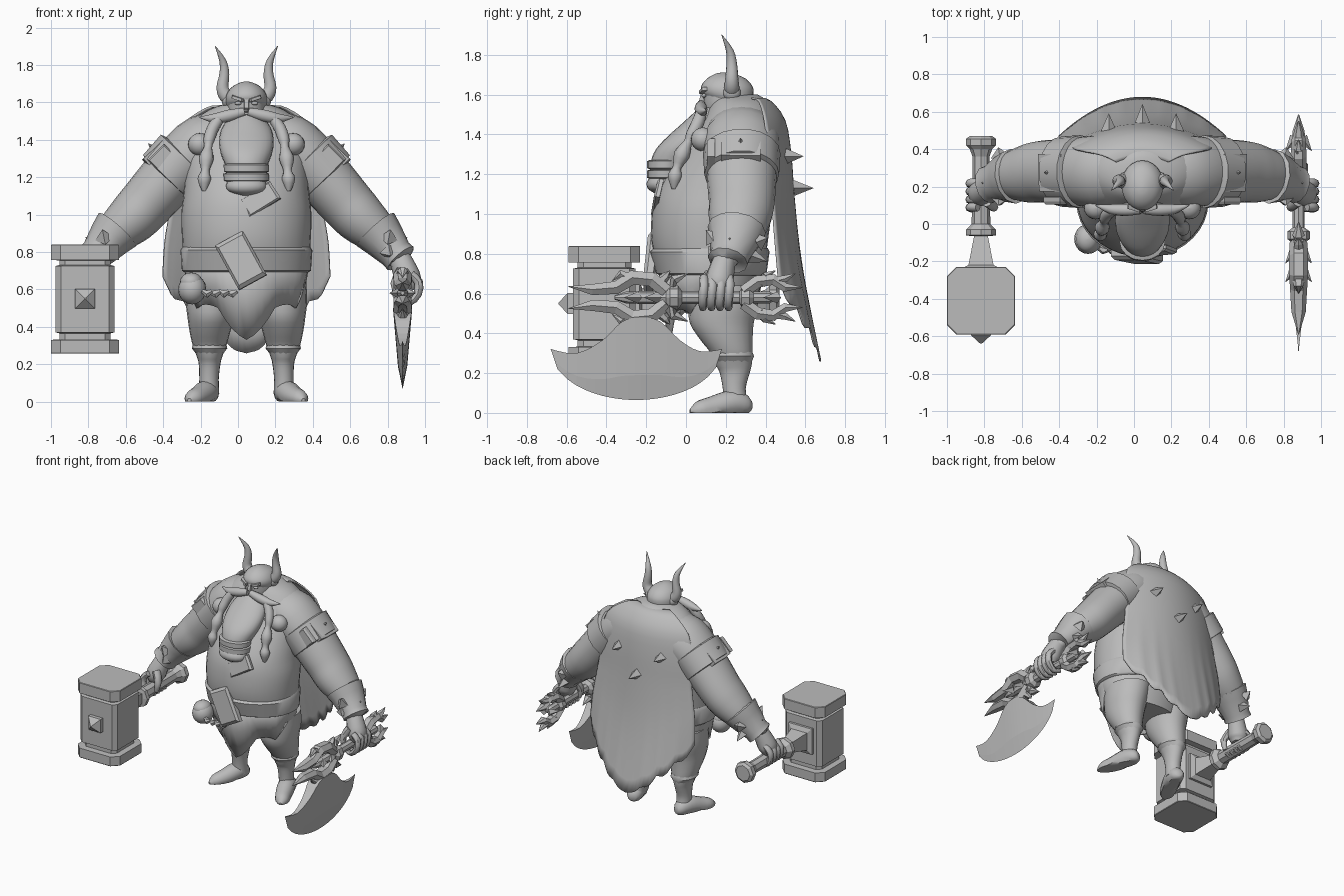
import bpy, bmesh, math
from mathutils import Vector as V, Matrix

CX = 0.045          # symmetry plane of the body
AX, HX = 0.88, -0.818  # axe and hammer planes
mat = bpy.data.materials.new("plain_grey")
mat.diffuse_color = (0.5, 0.5, 0.5, 1)


def mesh(name, verts, faces, smooth=True):
    me = bpy.data.meshes.new(name)
    me.from_pydata([tuple(v) for v in verts], [], faces)
    bm = bmesh.new()
    bm.from_mesh(me)
    bmesh.ops.recalc_face_normals(bm, faces=bm.faces)
    bm.to_mesh(me)
    bm.free()
    me.materials.append(mat)
    ob = bpy.data.objects.new(name, me)
    bpy.context.collection.objects.link(ob)
    if smooth:
        bpy.ops.object.select_all(action='DESELECT')
        ob.select_set(True)
        bpy.context.view_layer.objects.active = ob
        bpy.ops.object.shade_smooth_by_angle(angle=math.radians(45))
    return ob


def loft(name, rings, smooth=True, cap=True):
    n = len(rings[0])
    f = [(i*n+j, i*n+(j+1) % n, (i+1)*n+(j+1) % n, (i+1)*n+j)
         for i in range(len(rings)-1) for j in range(n)]
    if cap:
        f += [tuple(range(n)), tuple(range((len(rings)-1)*n, len(rings)*n))]
    return mesh(name, [p for r in rings for p in r], f, smooth)


def ease(rows, k=3):
    """Catmull-Rom refinement of a list of equal-length rows."""
    out = []
    for i in range(len(rows)-1):
        a, b, c, d = (rows[max(0, min(len(rows)-1, i+o))] for o in (-1, 0, 1, 2))
        for s in range(k):
            t = s/k
            out.append([q + t*(r-p)/2 + t*t*(2*p-5*q+4*r-w)/2 + t**3*(3*q-p-3*r+w)/2
                        for p, q, r, w in zip(a, b, c, d)])
    return out + [list(rows[-1])]


def stack(name, rows, n=28, k=3, smooth=True):
    """Horizontal ellipses: z, x, half width, front y, back y."""
    rings = []
    for z, x, rx, y0, y1 in (ease(rows, k) if k > 1 else rows):
        rings.append([(x+rx*math.cos(a), (y0+y1)/2+(y1-y0)/2*math.sin(a), z)
                      for a in (2*math.pi*j/n for j in range(n))])
    return loft(name, rings, smooth)


def tube(name, pts, n=14, k=3, flat=1.0, smooth=True, floor=False):
    """Round sweep through x, y, z, radius; flat scales the x-ward axis."""
    rows = ease(pts, k) if k > 1 else pts
    P, rings = [V(r[:3]) for r in rows], []
    for i, p in enumerate(P):
        t = (P[min(i+1, len(P)-1)] - P[max(i-1, 0)]).normalized()
        ref = V((0, 1, 0)) if abs(t.y) < 0.75 else V((1, 0, 0))
        u = (ref - t*ref.dot(t)).normalized()
        w = t.cross(u)
        r = max(rows[i][3], 0.001)
        su, sw = (1, flat) if abs(t.y) < 0.75 else (flat, 1)
        ring = [p + u*(r*su*math.cos(a)) + w*(r*sw*math.sin(a))
                for a in (2*math.pi*j/n for j in range(n))]
        rings.append([V((q.x, q.y, max(q.z, 0))) if floor else q for q in ring])
    return loft(name, rings, smooth)


def ball(name, c, r):
    rows = [(c[2]+r[2]*math.sin(a), c[0], max(r[0]*math.cos(a), .001),
             c[1]-r[1]*math.cos(a), c[1]+r[1]*math.cos(a))
            for a in (math.pi*(i/10-.5) for i in range(11))]
    return stack(name, rows, 20, 1)


def box(name, c, size, rot=(0, 0, 0), bevel=0.15):
    """Slab with its -y side slightly smaller, as forged plates have."""
    M = (Matrix.Rotation(rot[2], 3, 'Z') @ Matrix.Rotation(rot[1], 3, 'Y')
         @ Matrix.Rotation(rot[0], 3, 'X'))
    rings = [[V(c) + M @ V((a*size[0]/2*s, y*size[1]/2, b*size[2]/2*s))
              for a, b in ((-1, -1), (1, -1), (1, 1), (-1, 1))]
             for y, s in ((1, 1), (-.3, 1), (-1, 1-bevel))]
    return loft(name, rings, False)


def square_sweep(name, x, z, rows):
    """Upright rectangles along y: y, half width, half height."""
    return loft(name, [[(x+a*w, y, z+b*h) for a, b in ((-1, -1), (1, -1), (1, 1), (-1, 1))]
                       for y, w, h in rows], False)


def spike(name, base, tip, r, n=4):
    return tube(name, [(*base, r), (*tip, .001)], n, 1, smooth=False)


# torso, belt and beard
stack("torso", [(z, CX, w, a, b) for z, w, a, b in (
    (.5, .27, .0, .34), (.6, .31, -.07, .37), (.7, .33, -.13, .39), (.85, .343, -.172, .41),
    (1, .348, -.172, .43), (1.12, .335, -.145, .45), (1.25, .33, -.07, .47),
    (1.38, .33, .02, .48), (1.48, .3, .085, .47), (1.56, .2, .13, .42), (1.6, .08, .16, .36))], 36)
stack("belt", [(z, CX, w, a, b) for z, w, a, b in (
    (.69, .33, -.13, .395), (.7, .345, -.15, .405), (.81, .353, -.183, .42), (.83, .34, -.16, .41))], 36, 1)
stack("beard", [(z, CX, w, a, b) for z, w, a, b in (
    (1.535, .06, .07, .2), (1.5, .105, .03, .2), (1.45, .135, -.025, .17), (1.39, .146, -.092, .13),
    (1.33, .138, -.148, .1), (1.27, .115, -.175, .05), (1.23, .1, -.17, .0))], 24)
for z in (1.2, 1.248):
    stack("beard_tie", [(z-.024, CX, .105, -.18, -.02), (z-.018, CX, .12, -.195, -.01),
                        (z+.018, CX, .122, -.195, -.0), (z+.024, CX, .108, -.18, .0)], 16, 1)
stack("beard_tip", [(1.2, CX, .085, -.17, -.04), (1.16, CX, .108, -.197, -.05),
                    (1.125, CX, .095, -.19, -.06), (1.1, CX, .03, -.15, -.08)], 20)
box("buckle_plate", (.015, -.178, .755), (.17, .05, .27), (-.1, -.5, 0))
box("chest_patch", (.115, -.145, 1.08), (.2, .03, .11), (-.25, -.55, .1))

# ragged skirt
rings, n = [], 48
for f in (0, .5, 1):
    ring = []
    for j in range(n):
        a = 2*math.pi*j/n
        front = max(0, -math.sin(a))
        low = .53 - .18*front**4 + .12*abs((j % 8)/4-1) * (1 - .4*front**4) - .02
        low += .06*max(0, math.sin(a))
        ring.append((CX+(.342-.035*f)*math.cos(a),
                     .125 + (.268-.055*f)*math.sin(a), .74+(low-.74)*f))
    rings.append(ring)
loft("skirt", rings, True, False).modifiers.new("thickness", 'SOLIDIFY').thickness = .012

# head and helmet
stack("face", [(1.48, CX, .07, .1, .3), (1.54, CX, .1, .09, .32), (1.62, CX, .1, .085, .32)], 24)
stack("helmet", [(z, CX, w, a, b) for z, w, a, b in (
    (1.565, .103, .13, .335), (1.6, .112, .085, .34), (1.64, .108, .075, .335), (1.68, .08, .105, .3),
    (1.705, .035, .15, .24), (1.712, .005, .19, .2))], 24)
box("nose_guard", (CX, .085, 1.595), (.026, .025, .07), (-.25, 0, 0))
spike("nose", (CX, .11, 1.565), (CX, .06, 1.55), .03, 6)

for s in (-1, 1):
    def m(pts):
        return [(CX+s*p[0], *p[1:]) for p in pts]

    def q(*p):
        return (CX+s*p[0], *p[1:])
    # horns and face
    tube("horn", m([(.07, .23, 1.6, .034), (.11, .23, 1.635, .038), (.128, .23, 1.68, .033),
                    (.118, .23, 1.75, .027), (.126, .22, 1.82, .019), (.167, .18, 1.9, .002)]))
    ball("horn_socket", q(.1, .23, 1.61), (.032, .045, .042))
    box("brow", q(.048, .085, 1.62), (.065, .025, .018), (0, -s*.3, s*.3))
    ball("eye", q(.045, .09, 1.595), (.018, .012, .01))
    tube("moustache", m([(.01, .075, 1.55, .022), (.09, .075, 1.53, .032), (.17, .08, 1.515, .026),
                         (.25, .1, 1.52, .003)]))
    tube("braid", m([(.14, .08, 1.52, .028), (.18, .06, 1.46, .032), (.2, .03, 1.4, .03),
                     (.205, .01, 1.36, .022), (.215, -.02, 1.3, .04), (.22, -.045, 1.235, .022),
                     (.225, -.055, 1.19, .036), (.225, -.06, 1.125, .012)]), 12)
    ball("chest_knob", q(.25, .085, 1.375), (.062, .06, .06))
    # arm, slimmer across than front to back
    tube("arm", m([(.08, .28, 1.42, .15), (.22, .28, 1.37, .193), (.35, .28, 1.265, .182),
                   (.465, .28, 1.14, .172), (.54, .28, 1.055, .165), (.61, .27, .98, .157),
                   (.7, .255, .9, .128), (.79, .215, .81, .077), (.825, .19, .75, .055)]), 24, flat=.88)
    tube("arm_band", m([(.325, .28, 1.31, .165), (.33, .28, 1.305, .195), (.43, .28, 1.2, .188),
                        (.435, .28, 1.195, .16)]), 18, 1, .92)
    box("band_plate", q(.48, .275, 1.335), (.05, .2, .17), (0, -s*.8, 0), .1)
    spike("band_stud", q(.49, .275, 1.345), q(.525, .275, 1.38), .025)
    box("front_plate", q(.44, .125, 1.29), (.125, .04, .125), (0, math.pi/4, 0), .12)
    # bracer
    tube("bracer", m([(.685, .255, .925, .11), (.69, .255, .92, .148), (.73, .245, .875, .132),
                      (.8, .22, .79, .1), (.825, .21, .765, .103), (.827, .21, .76, .06)]), 12, 1, .9)
    for y0, z0, y1, z1 in ((.14, .87, .1, .92), (.36, .86, .41, .88), (.3, .8, .41, .76), (.14, .8, .11, .78)):
        spike("bracer_point", q(.76, y0, z0), q(.77, y1, z1), .05)
    spike("bracer_stud", q(.82, .22, .85), q(.86, .22, .88), .03)
    # hand with fingers around the shaft
    tube("palm", m([(.81, .2, .79, .055), (.84, .18, .72, .065), (.865, .165, .65, .07),
                    (.865, .165, .6, .045)]), 12)
    for i in range(4):
        y = .09 + .043*i
        tube("finger", m([(.88, y, .68, .022), (.92, y, .64, .024), (.915, y-.005, .575, .023),
                          (.87, y-.005, .53, .02), (.82, y, .54, .014)]), 8, 2)
    tube("thumb", m([(.83, .12, .7, .03), (.795, .09, .63, .025), (.81, .09, .56, .015)]), 8, 2)
    # leg and boot
    stack("leg", [(z, CX+s*x, r, a, b) for z, x, r, a, b in (
        (.64, .17, .15, .0, .37), (.54, .185, .14, .01, .36), (.45, .19, .125, .02, .34),
        (.37, .195, .108, .07, .335), (.3, .197, .09, .125, .335), (.24, .197, .068, .15, .33),
        (.2, .197, .058, .17, .32), (.12, .2, .052, .185, .3), (.04, .2, .055, .19, .315))], 20)
    stack("boot_cuff", [(.25, CX+s*.197, .068, .15, .33), (.285, CX+s*.197, .095, .12, .345),
                        (.31, CX+s*.197, .088, .125, .335)], 14, 1)
    tube("boot", m([(.185, .325, .04, .025), (.195, .3, .04, .05), (.215, .23, .05, .064),
                    (.255, .13, .025, .058), (.29, .06, .012, .045), (.305, .02, .008, .01)]),
         14, floor=True)

# pouch and chain
ball("pouch", (-.245, -.08, .6), (.075, .08, .08))
ball("pouch_flap", (-.25, -.08, .64), (.06, .07, .05))
for i in range(4):
    tube("chain_link", [(-.19+.045*i, -.13, .59-.01*(i % 2), .012), (-.165+.045*i, -.14, .575, .022),
                        (-.14+.045*i, -.14, .59, .012)], 6, 1)

# cape: z, half width, middle y, edge y
rows = ease([(1.585, .14, .36, .33), (1.57, .22, .425, .37), (1.47, .35, .5, .4), (1.3, .39, .53, .42),
             (1.1, .4, .545, .435), (.85, .42, .57, .445), (.6, .44, .61, .455), (.26, .45, .68, .47)], 3)
verts, faces, N = [], [], 40
for i, (z, w, ym, ye) in enumerate(rows):
    for j in range(N+1):
        u = 2*j/N-1
        low = .26 + .36*abs(u)**1.6 + .05*abs((j % 5)/2.5-1)*min(1, 2*abs(u))
        zz = z if z > 1.1 else 1.1 - (1.1-z)/.84*(1.1-low)
        verts.append((CX+w*u, ym+(ye-ym)*abs(u)**2, zz))
        if i and j:
            k = i*(N+1)+j
            faces.append((k, k-1, k-N-2, k-N-1))
mesh("cape", verts, faces).modifiers.new("thickness", 'SOLIDIFY').thickness = .01
for x, z, y, d in ((0, 1.13, .53, .11), (-.18, 1.29, .49, .1), (.18, 1.29, .49, .1)):
    spike("cape_stud", (CX+x, y, z), (CX+x, y+d, z), .045)


# hammer: chamfered blocks (z, inset), then handle along y
def chamfer(z, d, c=.05):
    x, y = .182-d, .18-d
    c = c if d < .015 else .03
    return [(HX+a, -.41+b, z) for a, b in ((-x+c, -y), (x-c, -y), (x, -y+c), (x, y-c),
                                          (x-c, y), (-x+c, y), (-x, y-c), (-x, -y+c))]


loft("hammer_head", [chamfer(z, d) for z, d in (
    (.256, .003), (.26, 0), (.33, 0), (.333, .045), (.365, .045), (.37, .023), (.725, .023), (.73, .045),
    (.755, .045), (.757, 0), (.836, 0), (.84, .003))], False)
square_sweep("hammer_stud", HX, .55, ((-.56, .053, .053), (-.595, .053, .053), (-.64, .004, .004)))
square_sweep("hammer_neck", HX, .56, ((-.26, .1, .1), (-.235, .1, .1), (-.22, .067, .067),
                                      (-.06, .036, .036)))
tube("hammer_handle", [(HX, y, .56, r) for y, r in (
    (-.065, .05), (-.06, .08), (-.03, .08), (.0, .05), (.36, .045), (.4, .06), (.42, .08), (.455, .08),
    (.47, .06))], 8, 1, smooth=False)

# axe blade: wedge from thick root to sharp arc
top = [(-.68, .32, 0), (-.55, .3, .015), (-.42, .365, .03), (-.32, .46, .045), (-.225, .48, .05),
       (-.13, .46, .045), (-.03, .365, .03), (.07, .31, .015), (.18, .32, 0)]
rings = []
for y, z, t in ease(top, 3):
    zb = .32 - .255*math.sqrt(max(0, 1-((y+.25)/.43)**2))
    t, z = max(t, .002), max(z, zb+.001)
    rings.append([(AX-t, y, z), (AX+t, y, z), (AX+t*.5, y, zb+.3*(z-zb)), (AX, y, zb),
                  (AX-t*.5, y, zb+.3*(z-zb))])
loft("axe_blade", rings, False)
tube("axe_shaft", [(AX, y, .58, r) for y, r in (
    (-.36, .01), (-.3, .03), (-.1, .035), (-.08, .06), (-.04, .06), (-.02, .032), (.27, .032),
    (.28, .05), (.32, .05), (.34, .03), (.42, .03), (.46, .005))], 8, 1, smooth=False)
# prongs in the axe plane, repeated above and below the shaft
for s in (1, -1):
    for path in (((-.1, .03, .04), (-.17, .09, .042), (-.27, .1, .042), (-.35, .05, .038),
                  (-.47, .04, .032), (-.59, .055, .002)),
                 ((-.28, .09, .032), (-.33, .12, .022), (-.37, .085, .002)),
                 ((-.1, .04, .035), (-.06, .09, .028), (.01, .12, .002)),
                 ((-.14, .07, .03), (-.1, .11, .02), (-.08, .135, .002)),
                 ((.29, .03, .035), (.36, .08, .036), (.44, .09, .032), (.5, .05, .026), (.585, .05, .002)),
                 ((.37, .07, .03), (.4, .11, .022), (.45, .135, .002)),
                 ((.44, .08, .028), (.5, .095, .02), (.55, .12, .002))):
        tube("axe_prong", [(AX, y, .58+s*z, r) for y, z, r in path], 6, 1, 1.2, False)
for y in (-.3, -.2, .4):
    for s in (-1, 1):
        spike("axe_side_barb", (AX+s*.02, y+.06, .58), (AX+s*.07, y-.01, .58), .03)
